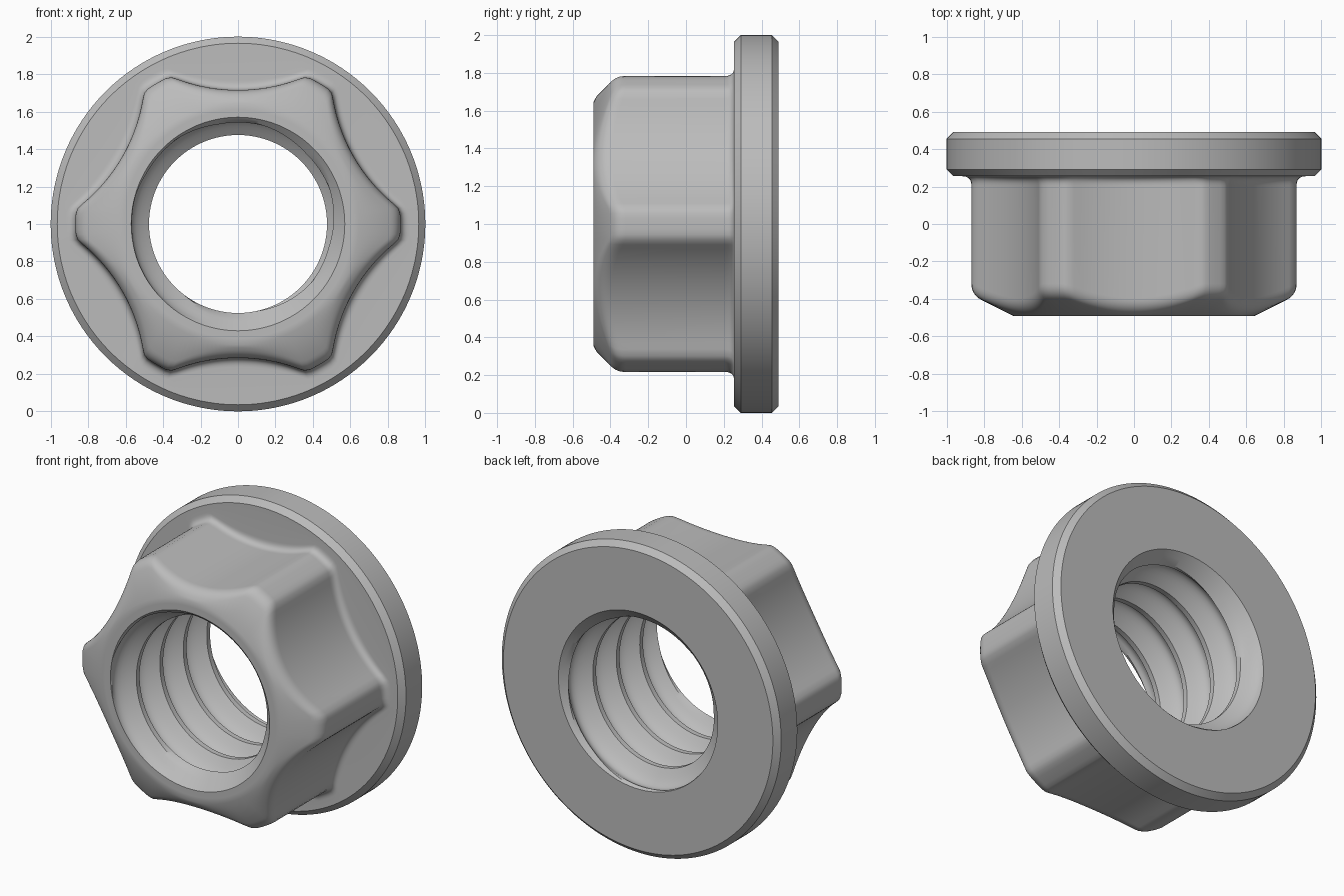
import bpy
import bmesh
from math import sin, cos, pi, log, exp, sqrt, tau, radians

if "Cube" in bpy.data.objects:
    bpy.data.objects.remove(bpy.data.objects["Cube"])

SEG = 192              # steps around the axis
HALF = 0.49            # half length along y
SEAT = 0.255           # front face of the flange
MOUTH, MINOR = 0.57, 0.475
PITCH, CREST = 0.24, 0.14


def lobe_radius(a):
    """Six blunt lobes joined by shallow concave arcs."""
    d = (a + pi / 6) % (pi / 3) - pi / 6     # angle from nearest lobe
    b = pi / 6 - abs(d)                      # angle from the side's middle
    arc_r, mid = 0.92, 0.715
    c = mid + arc_r
    side = c * cos(b) - sqrt(arc_r ** 2 - (c * sin(b)) ** 2)
    k = 0.009                                # softness of the lobe corners
    return -k * log(exp(-side / k) + exp(-0.868 / k))


def curve(p0, p1, p2, n=8):
    """Rounded corner from p0 to p2 around p1."""
    pts = []
    for i in range(n + 1):
        t = i / n
        pts.append(tuple((1 - t) ** 2 * a + 2 * t * (1 - t) * b + t * t * c
                         for a, b, c in zip(p0, p1, p2)))
    return pts


def outer_profile(a):
    """(radius, y) from the front mouth, over the wrench body, to the back mouth."""
    r = lobe_radius(a)
    yc = -HALF + (r - 0.645) * 0.5           # front cone meets the side here
    pts = [(MOUTH, -HALF), (0.61, -HALF), (0.645, -HALF)]
    pts += curve((r - 0.055, yc - 0.0275), (r, yc), (r, yc + 0.06))
    pts += curve((r, SEAT - 0.05), (r, SEAT), (r + 0.05, SEAT))
    pts += [(0.965, SEAT), (1, SEAT + 0.035), (1, HALF - 0.035),
            (0.965, HALF), (MOUTH, HALF)]
    return pts


def bore_radius(a, y):
    """Helical thread, cut by a cone at each mouth."""
    u = (y / PITCH + a / tau + 1e-6) % 1
    thread = MINOR
    if u > CREST:
        thread += (MOUTH - MINOR) * sin(pi * (u - CREST) / (1 - CREST))
    return max(thread, MOUTH - (HALF - abs(y)))


def bore_profile(a):
    steps = [0] + [CREST + (1 - CREST) * i / 12 for i in range(12)]
    pts = []
    for turn in range(-3, 5):
        for u in steps:
            y = max(-HALF, min(HALF, PITCH * (turn + u - a / tau)))
            pts.append((bore_radius(a, y), y))
    return pts


def sweep(bm, profile):
    """Skin a profile that changes with the angle."""
    rings = []
    for i in range(SEG + 1):
        a = tau * i / SEG
        rings.append([bm.verts.new((r * cos(a), y, 1 + r * sin(a)))
                      for r, y in profile(a)])
    for p, q in zip(rings, rings[1:]):
        for j in range(len(p) - 1):
            bm.faces.new((p[j], p[j + 1], q[j + 1], q[j]))


# Wrench body, flange and threaded bore form one closed solid
bm = bmesh.new()
sweep(bm, outer_profile)
sweep(bm, bore_profile)
bmesh.ops.remove_doubles(bm, verts=bm.verts, dist=0.0002)
bmesh.ops.recalc_face_normals(bm, faces=bm.faces)
mesh = bpy.data.meshes.new("flange_nut")
bm.to_mesh(mesh)
bm.free()
nut = bpy.data.objects.new("flange_nut", mesh)
bpy.context.collection.objects.link(nut)

# Plain grey metal
grey = bpy.data.materials.new("grey_metal")
grey.use_nodes = True
colour = (0.5, 0.5, 0.5, 1)
grey.diffuse_color = colour
grey.node_tree.nodes["Principled BSDF"].inputs["Base Color"].default_value = colour
mesh.materials.append(grey)

bpy.context.view_layer.objects.active = nut
nut.select_set(True)
bpy.ops.object.shade_smooth_by_angle(angle=radians(32))
